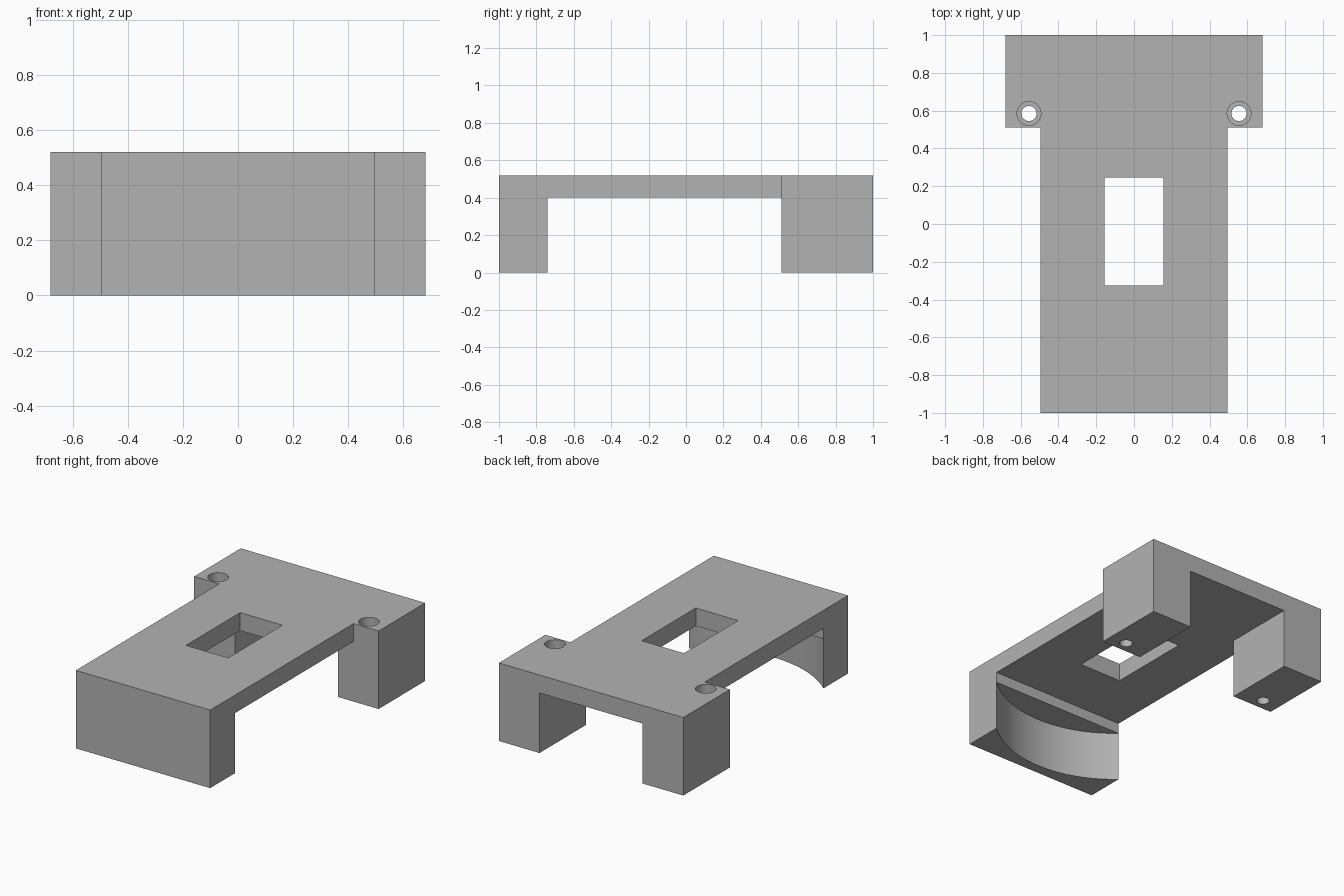
import bpy, bmesh, math

cube = bpy.data.objects.get("Cube")
if cube:
    bpy.data.objects.remove(cube, do_unlink=True)

grey = bpy.data.materials.new("plain_grey")
grey.use_nodes = True
colour = (0.45, 0.45, 0.45, 1)
grey.diffuse_color = colour
grey.node_tree.nodes["Principled BSDF"].inputs["Base Color"].default_value = colour

HEIGHT, DECK_UNDER = 0.52, 0.40
LEG_FRONT, WALL_BACK = 0.51, -0.74


def prism(name, outline, z0, z1):
    """Extrude a counter-clockwise xy outline from z0 to z1."""
    bm = bmesh.new()
    face = bm.faces.new([bm.verts.new((x, y, z0)) for x, y in outline])
    top = bmesh.ops.extrude_face_region(bm, geom=[face])
    moved = [v for v in top["geom"] if isinstance(v, bmesh.types.BMVert)]
    bmesh.ops.translate(bm, verts=moved, vec=(0, 0, z1 - z0))
    bmesh.ops.recalc_face_normals(bm, faces=bm.faces)
    mesh = bpy.data.meshes.new(name)
    bm.to_mesh(mesh)
    bm.free()
    mesh.materials.append(grey)
    obj = bpy.data.objects.new(name, mesh)
    bpy.context.collection.objects.link(obj)
    return obj


def mirrored(half):
    """Complete a right-hand half outline across x = 0."""
    return half + [(-x, y) for x, y in reversed(half)]


def circle(cx, cy, r, n):
    return [(cx + r * math.cos(math.tau * i / n), cy + r * math.sin(math.tau * i / n))
            for i in range(n)]


# T-shaped block
bracket = prism("bracket", mirrored([(0.495, -1), (0.495, LEG_FRONT), (0.68, LEG_FRONT), (0.68, 1)]),
                0, HEIGHT)

# Space beneath the deck, running out between the two rear legs
cutters = [prism("underside_cutter",
                 mirrored([(0.9, WALL_BACK), (0.9, LEG_FRONT), (0.38, LEG_FRONT), (0.38, 1.2)]),
                 -0.1, DECK_UNDER)]
# Round recess in the back of the front wall
cutters.append(prism("recess_cutter", circle(0, -0.19, 0.74, 160), -0.1, 0.33))
# Window through the deck
cutters.append(prism("window_cutter", mirrored([(0.156, -0.326), (0.156, 0.245)]), 0.2, 0.7))
# Stepped screw holes through the legs
for side in (-1, 1):
    cutters.append(prism("screw_hole_cutter", circle(side * 0.556, 0.585, 0.04, 48), -0.1, 0.7))
    cutters.append(prism("screw_head_cutter", circle(side * 0.556, 0.585, 0.063, 48), 0.26, 0.7))

for cutter in cutters:
    cutter.hide_render = True
    mod = bracket.modifiers.new(cutter.name, "BOOLEAN")
    mod.operation = "DIFFERENCE"
    mod.solver = "EXACT"
    mod.object = cutter

# Bake the cuts and drop the cutters
bpy.context.view_layer.update()
evaluated = bracket.evaluated_get(bpy.context.evaluated_depsgraph_get())
bracket.data = bpy.data.meshes.new_from_object(evaluated)
bracket.modifiers.clear()
for cutter in cutters:
    bpy.data.objects.remove(cutter, do_unlink=True)

# Smooth the curved walls, keep the corners crisp
bpy.ops.object.select_all(action="DESELECT")
bracket.select_set(True)
bpy.context.view_layer.objects.active = bracket
bpy.ops.object.shade_smooth_by_angle(angle=math.radians(30))
